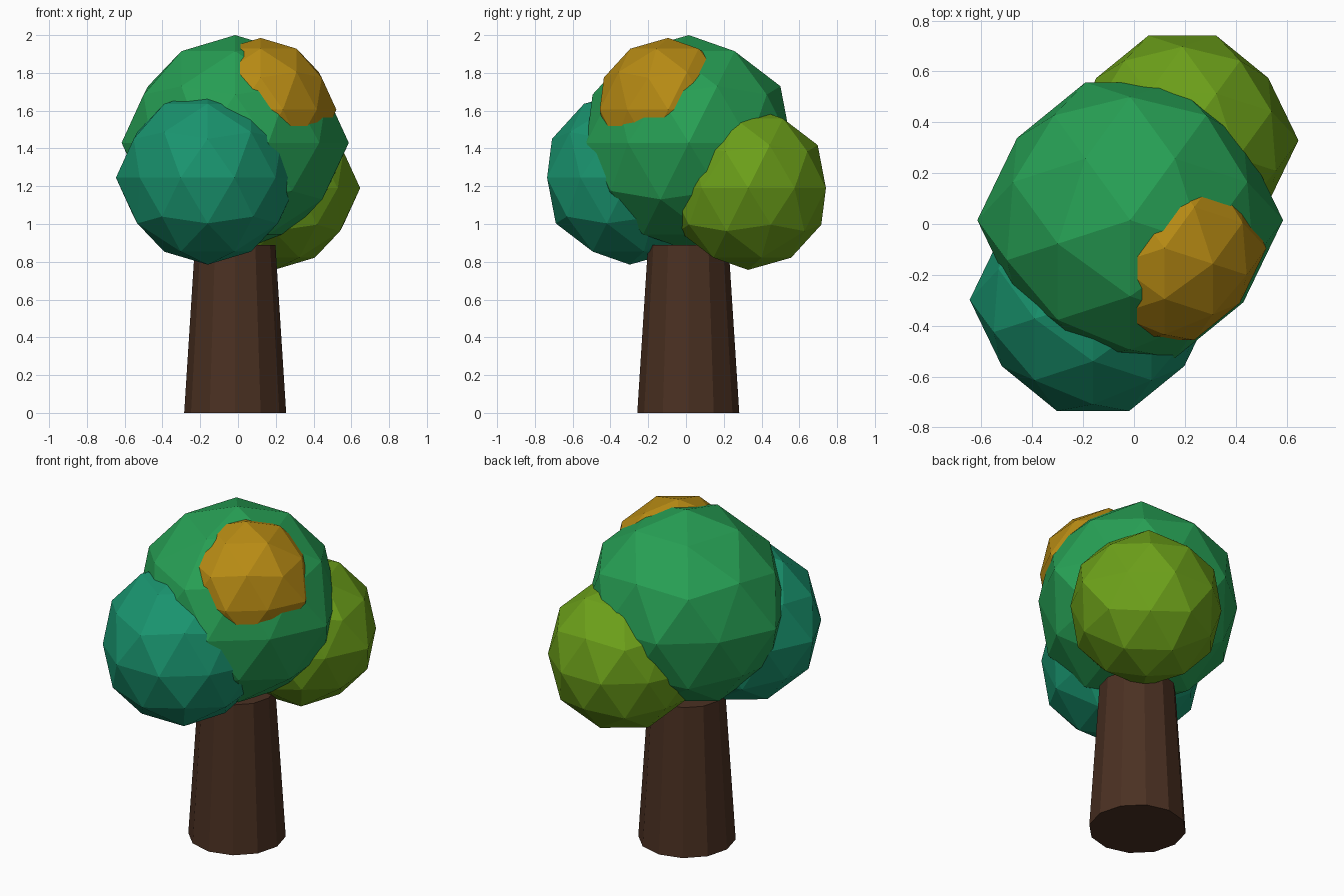
import bpy, bmesh
from math import radians
from mathutils import Matrix

if "Cube" in bpy.data.objects:
    bpy.data.objects.remove(bpy.data.objects["Cube"])


def add_part(name, bm, location, color):
    mesh = bpy.data.meshes.new(name)
    bm.to_mesh(mesh)
    bm.free()
    obj = bpy.data.objects.new(name, mesh)
    obj.location = location
    bpy.context.collection.objects.link(obj)
    mat = bpy.data.materials.new(name + "_color")
    mat.diffuse_color = (*color, 1)
    mat.use_nodes = True
    mat.node_tree.nodes["Principled BSDF"].inputs["Base Color"].default_value = mat.diffuse_color
    mesh.materials.append(mat)
    return obj


def foliage(name, location, radius, color):
    """Flat-faced leaf ball with a slightly uneven equator."""
    bm = bmesh.new()
    bmesh.ops.create_icosphere(bm, subdivisions=2, radius=1,
                               matrix=Matrix.Rotation(radians(-18), 4, 'Z'))
    for v in bm.verts:
        if abs(v.co.z) < 0.05:
            if abs(v.co.x) > 0.9:
                v.co *= 1.055
            elif abs(v.co.x) > 0.6:
                v.co *= 0.965
        v.co *= radius
    return add_part(name, bm, location, color)


# Tapered twelve-sided trunk
bm = bmesh.new()
bmesh.ops.create_cone(bm, cap_ends=True, segments=12, radius1=0.27, radius2=0.213,
                      depth=0.89, matrix=Matrix.Translation((0, 0, 0.445)))
add_part("trunk", bm, (-0.015, 0.012, 0), (0.07, 0.03, 0.016))

# Crown: large ball with three smaller clumps
foliage("main_crown", (-0.015, 0.015, 1.43), 0.57, (0.02, 0.35, 0.09))
foliage("front_clump", (-0.161, -0.298, 1.245), 0.46, (0.01, 0.30, 0.16))
foliage("back_clump", (0.19, 0.329, 1.19), 0.433, (0.15, 0.35, 0.01))
foliage("top_clump", (0.12, -0.095, 1.605), 0.38, (0.48, 0.26, 0.007))
